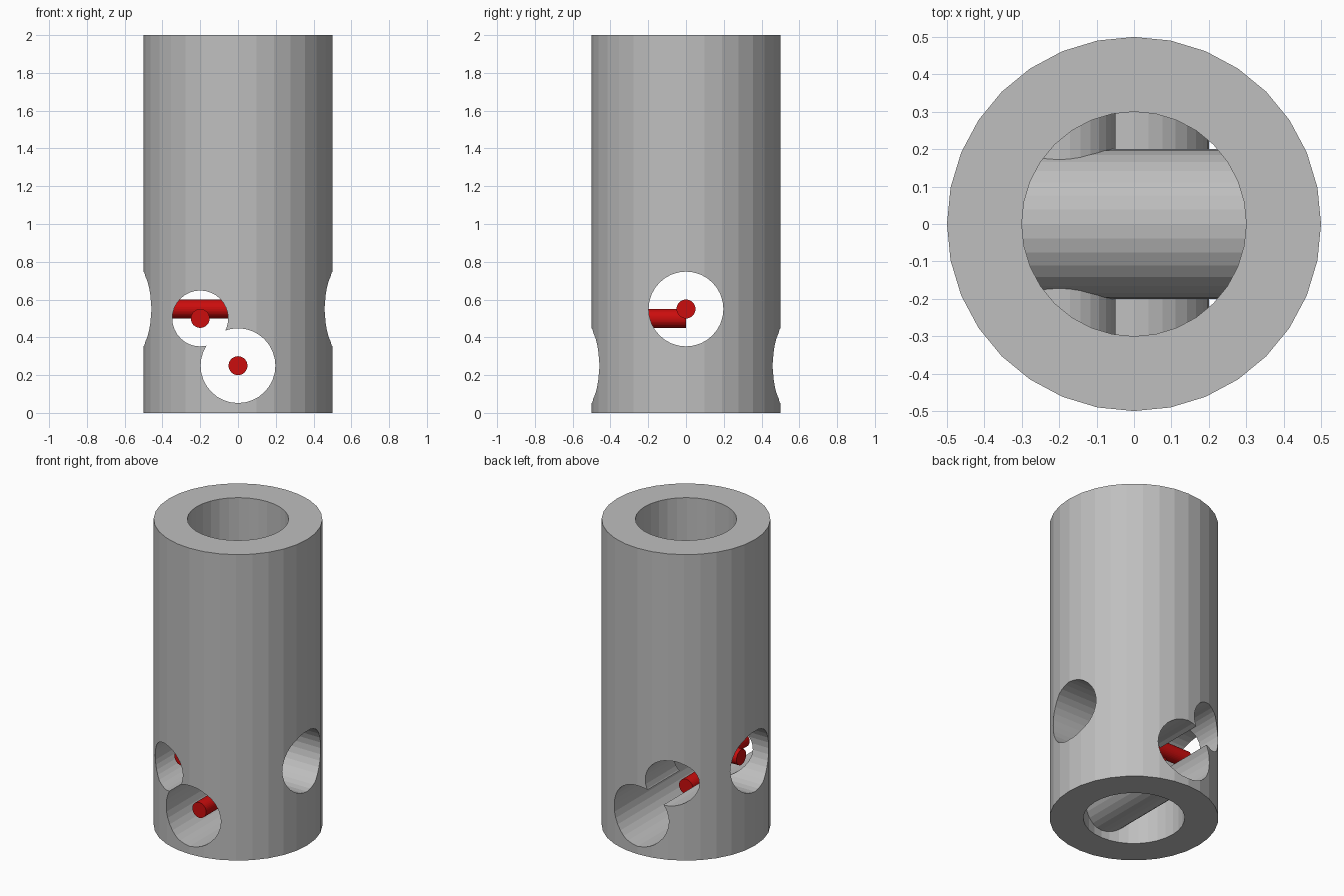
import bpy
from math import pi

if "Cube" in bpy.data.objects:
    bpy.data.objects.remove(bpy.data.objects["Cube"], do_unlink=True)

SIDES = 32
WALL = 0.002  # wall of the thin sleeves crossing the bore
TURN = {"x": (0, pi / 2, 0), "y": (pi / 2, 0, 0), "z": (0, 0, 0)}


def make_material(name, rgb):
    mat = bpy.data.materials.new(name)
    mat.use_nodes = True
    mat.diffuse_color = (*rgb, 1)
    mat.node_tree.nodes["Principled BSDF"].inputs["Base Color"].default_value = (*rgb, 1)
    return mat


grey = make_material("grey", (0.52, 0.52, 0.52))
red = make_material("red", (0.6, 0.004, 0.004))


def cylinder(name, axis, centre, radius, length, mat):
    bpy.ops.mesh.primitive_cylinder_add(vertices=SIDES, radius=radius, depth=length,
                                        location=centre, rotation=TURN[axis])
    obj = bpy.context.object
    obj.name = name
    bpy.ops.object.transform_apply(location=True, rotation=True, scale=True)
    obj.data.materials.append(mat)
    return obj


def cut(target, cutter):
    """Subtract the cutter from the target, then discard the cutter."""
    mod = target.modifiers.new("cut", "BOOLEAN")
    mod.operation = "DIFFERENCE"
    mod.solver = "EXACT"
    mod.object = cutter
    bpy.context.view_layer.objects.active = target
    bpy.ops.object.modifier_apply(modifier=mod.name)
    bpy.data.objects.remove(cutter, do_unlink=True)


# Cross holes: axis, centre, radius
holes = [("x", (0, 0, 0.55), 0.2),
         ("y", (-0.2, 0, 0.5), 0.15),
         ("y", (0, 0, 0.25), 0.2)]

# Bore, interrupted by the cross holes so that their sleeves run through it
bore = cylinder("bore_cutter", "z", (0, 0, 1), 0.3, 2.4, grey)
for axis, centre, radius in holes:
    cut(bore, cylinder("sleeve_cutter", axis, centre, radius, 1.4, grey))

# Tube body
body = cylinder("tube_body", "z", (0, 0, 1), 0.5, 2, grey)
cut(body, bore)
for axis, centre, radius in holes:
    cut(body, cylinder("hole_cutter", axis, centre, radius - WALL, 1.6, grey))

# Rods lying on the hole axes, ending at the middle of the tube
cylinder("side_rod", "x", (-0.2, 0, 0.55), 0.05, 0.4, red)
cylinder("upper_front_rod", "y", (-0.2, -0.15, 0.5), 0.05, 0.3, red)
cylinder("lower_front_rod", "y", (0, -0.2, 0.25), 0.05, 0.4, red)
